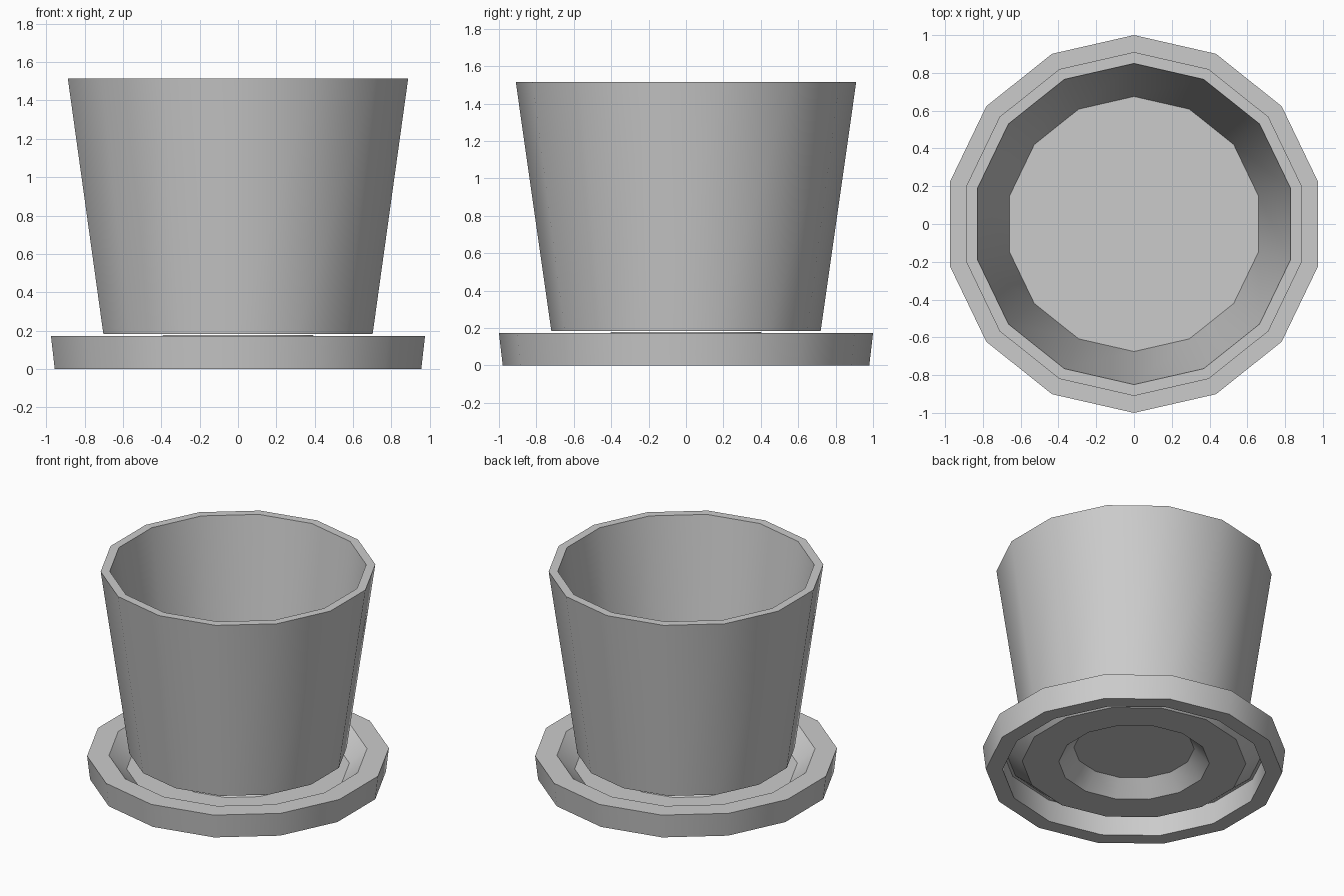
import bpy, bmesh, math

SIDES = 14

if "Cube" in bpy.data.objects:
    bpy.data.objects.remove(bpy.data.objects["Cube"], do_unlink=True)

clay = bpy.data.materials.new("plain grey")
clay.use_nodes = True
GREY = (0.6, 0.6, 0.6, 1)
clay.diffuse_color = GREY
clay.node_tree.nodes["Principled BSDF"].inputs["Base Color"].default_value = GREY


def lathe(name, profile, cap_start=False, cap_end=False, closed=False):
    """Spin a (radius, height) profile into a faceted ring with optional caps."""
    bm = bmesh.new()
    rings = []
    for r, z in profile:
        ring = []
        for i in range(SIDES):
            a = math.pi / 2 + math.tau * i / SIDES
            ring.append(bm.verts.new((r * math.cos(a), r * math.sin(a), z)))
        rings.append(ring)
    pairs = list(zip(rings, rings[1:]))
    if closed:
        pairs.append((rings[-1], rings[0]))
    for lower, upper in pairs:
        for i in range(SIDES):
            j = (i + 1) % SIDES
            bm.faces.new((lower[i], lower[j], upper[j], upper[i]))
    if cap_start:
        bm.faces.new(rings[0][::-1])
    if cap_end:
        bm.faces.new(rings[-1])
    bmesh.ops.recalc_face_normals(bm, faces=bm.faces)
    mesh = bpy.data.meshes.new(name)
    bm.to_mesh(mesh)
    bm.free()
    mesh.materials.append(clay)
    obj = bpy.data.objects.new(name, mesh)
    bpy.context.collection.objects.link(obj)
    bpy.ops.object.select_all(action="DESELECT")
    obj.select_set(True)
    bpy.context.view_layer.objects.active = obj
    bpy.ops.object.shade_smooth_by_angle(angle=math.radians(30))
    return obj


# Tapered pot: underside, outer wall, rim, inner wall, floor
lathe("pot", [(0.72, 0.183), (0.91, 1.515), (0.85, 1.515), (0.675, 0.27)],
      cap_start=True, cap_end=True)

# Saucer: raised centre, trough, broad rim, hollow underside
T = 0.004  # shell thickness
lathe("saucer", [
    (0.4, 0.178), (0.5, 0.07), (0.738, 0.07), (0.855, 0.172), (1.0, 0.172),
    (0.98, 0), (0.87, 0), (0.88, 0.172 - T), (0.86, 0.172 - T),
    (0.74, 0.07 - T), (0.498, 0.07 - T), (0.398, 0.178 - T)],
    cap_start=True, cap_end=True)
